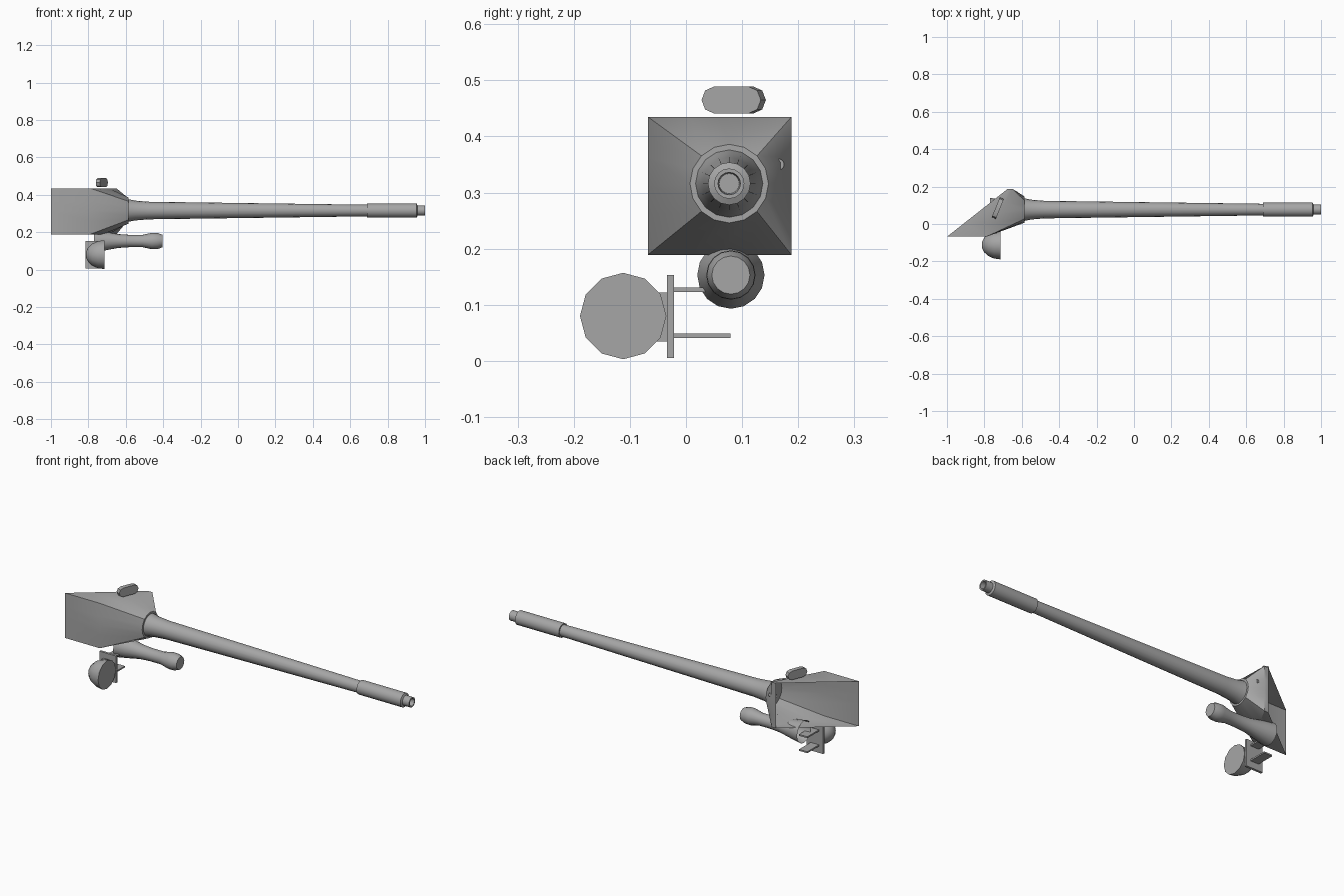
import bpy, bmesh, math
from mathutils import Matrix, Vector

if "Cube" in bpy.data.objects:
    bpy.data.objects.remove(bpy.data.objects["Cube"], do_unlink=True)

grey = bpy.data.materials.new("steel grey")
grey.use_nodes = True
colour = (0.38, 0.38, 0.38, 1)
grey.diffuse_color = colour
grey.node_tree.nodes["Principled BSDF"].inputs["Base Color"].default_value = colour

SIDES = 16
ANGLES = [math.tau * (k + 2) / SIDES for k in range(SIDES)]


def finish(name, bm, smooth=True):
    bmesh.ops.recalc_face_normals(bm, faces=bm.faces)
    mesh = bpy.data.meshes.new(name)
    bm.to_mesh(mesh)
    bm.free()
    mesh.materials.append(grey)
    ob = bpy.data.objects.new(name, mesh)
    bpy.context.collection.objects.link(ob)
    if smooth:
        bpy.ops.object.select_all(action="DESELECT")
        ob.select_set(True)
        bpy.context.view_layer.objects.active = ob
        bpy.ops.object.shade_smooth_by_angle(angle=math.radians(35))
    return ob


def loft(name, rings, cap_start=False, cap_end=False):
    bm = bmesh.new()
    loops = [[bm.verts.new(p) for p in ring] for ring in rings]
    for a, b in zip(loops, loops[1:]):
        for i in range(len(a)):
            j = (i + 1) % len(a)
            bm.faces.new((a[i], a[j], b[j], b[i]))
    if cap_start:
        bm.faces.new(loops[0])
    if cap_end:
        bm.faces.new(loops[-1])
    return finish(name, bm)


def ring(x, r, y, z, angles=ANGLES):
    return [(x, y + r * math.cos(a), z + r * math.sin(a)) for a in angles]


def box(name, low, high):
    bm = bmesh.new()
    bmesh.ops.create_cube(bm, size=1)
    low, high = Vector(low), Vector(high)
    size = Matrix.Diagonal((high - low).to_4d())
    size[3][3] = 1
    bm.transform(Matrix.Translation((low + high) / 2) @ size)
    return finish(name, bm, False)


# Mantlet: wedge open along its slanted rear, narrowing to a round collar
def square_ring(x_low, x_high):
    points = []
    for a in ANGLES:
        c, s = math.cos(a), math.sin(a)
        m = max(abs(c), abs(s))
        u, v = c / m, s / m
        points.append((x_low + (x_high - x_low) * (u + 1) / 2,
                       0.06 + 0.128 * u, 0.312 + 0.123 * v))
    return points


AXIS = (0.077, 0.316)
rim = square_ring(-0.79, -0.65)
loft("mantlet", [square_ring(-1.0, -0.675), rim, ring(-0.585, 0.07, *AXIS)], cap_end=True)

# Gun barrel with muzzle sleeve and hollow tip
barrel = [(-0.585, 0.06), (-0.55, 0.053), (-0.48, 0.047), (0.69, 0.031),
          (0.69, 0.038), (0.955, 0.038), (0.96, 0.027), (1.0, 0.027),
          (1.0, 0.02), (0.96, 0.018)]
loft("gun_barrel", [ring(x, r, *AXIS) for x, r in barrel], cap_end=True)

# Secondary gun housing under the mantlet
coaxial = [(-0.77, 0.06), (-0.71, 0.05), (-0.64, 0.037), (-0.58, 0.033),
           (-0.51, 0.033), (-0.46, 0.044), (-0.43, 0.043), (-0.405, 0.034)]
loft("secondary_gun", [ring(x, r, 0.08, 0.153) for x, r in coaxial], cap_end=True)

# Sight port on the sloping cheek
loft("sight_port", [ring(-0.66, 0.01, 0.165, 0.35), ring(-0.622, 0.01, 0.165, 0.35)],
     cap_end=True)

# Searchlight: flat glass facing along the barrel, domed back
twelve = [math.tau * k / 12 for k in range(12)]
dome = [(-0.715 - 0.1 * math.sin(t), 0.077 * math.cos(t))
        for t in (math.radians(d) for d in (0, 20, 40, 60, 80))]
loft("searchlight", [ring(x, r, -0.112, 0.08, twelve) for x, r in dome],
     cap_start=True, cap_end=True)

# Searchlight bracket
box("bracket_pad", (-0.79, -0.052, 0.035), (-0.735, -0.033, 0.122))
box("bracket_plate", (-0.815, -0.034, 0.005), (-0.715, -0.021, 0.153))
for label, z in (("upper", 0.127), ("lower", 0.045)):
    box(label + "_bracket_arm", (-0.79, -0.021, z - 0.004), (-0.74, 0.079, z + 0.004))

# Rounded vision block above the mantlet
outline = []
for side in (1, -1):
    for d in (-90, -45, 0, 45, 90):
        t = math.radians(d)
        outline.append((side * (0.033 + 0.024 * math.cos(t)), side * 0.024 * math.sin(t)))
place = Matrix.Translation((-0.728, 0.085, 0.465)) @ Matrix.Rotation(math.radians(68), 4, "Z")
loft("vision_block", [[place @ Vector((u, w, v)) for u, v in outline] for w in (-0.012, 0.012)],
     cap_start=True, cap_end=True)
